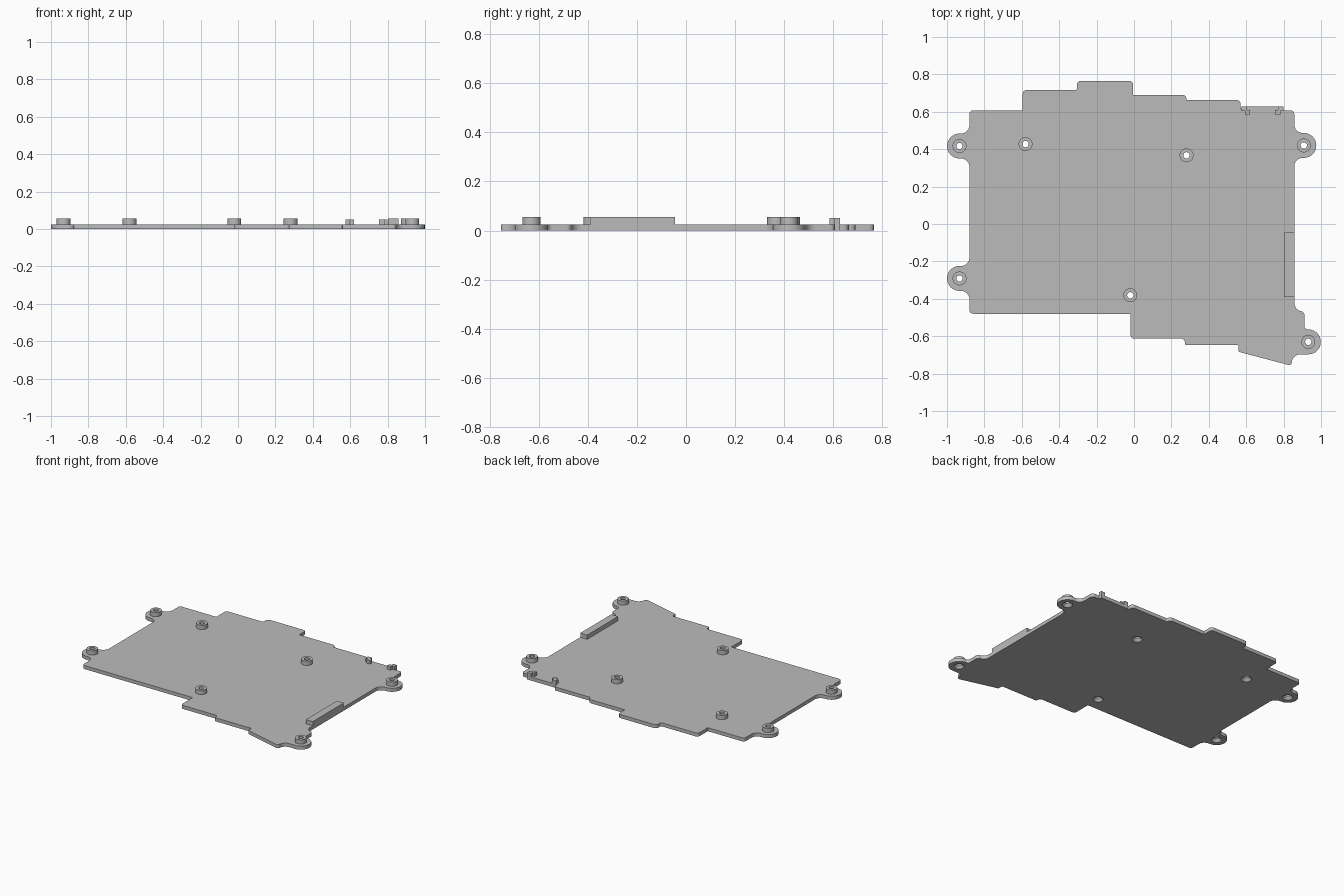
import bpy, bmesh, math
from mathutils import Vector

cube = bpy.data.objects.get("Cube")
if cube:
    bpy.data.objects.remove(cube, do_unlink=True)

grey = bpy.data.materials.new("light grey")
grey.use_nodes = True
grey.diffuse_color = (0.5, 0.5, 0.5, 1)
grey.node_tree.nodes["Principled BSDF"].inputs["Base Color"].default_value = grey.diffuse_color

T, TOP = 0.025, 0.055          # plate thickness, boss height
R, F, C = 0.0665, 0.045, 0.02  # ear radius, ear fillet, corner radius
HOLE = 0.034


def add_object(name, bm, smooth=False):
    bmesh.ops.recalc_face_normals(bm, faces=bm.faces)
    mesh = bpy.data.meshes.new(name)
    bm.to_mesh(mesh)
    bm.free()
    mesh.materials.append(grey)
    obj = bpy.data.objects.new(name, mesh)
    bpy.context.collection.objects.link(obj)
    if smooth:
        bpy.ops.object.select_all(action='DESELECT')
        bpy.context.view_layer.objects.active = obj
        obj.select_set(True)
        bpy.ops.object.shade_smooth_by_angle(angle=math.radians(35))
    return obj


def rounded(corners, steps=8):
    """Replace each (x, y, radius) corner with a tangent arc."""
    pts = []
    for i, (x, y, r) in enumerate(corners):
        p = Vector((x, y))
        a = (Vector(corners[i - 1][:2]) - p).normalized()
        b = (Vector(corners[(i + 1) % len(corners)][:2]) - p).normalized()
        half = a.angle(b) / 2
        if r == 0:
            pts.append(p)
            continue
        centre = p + (a + b).normalized() * r / math.sin(half)
        start = p + a * r / math.tan(half) - centre
        end = p + b * r / math.tan(half) - centre
        sweep = start.angle(end)
        for k in range(steps + 1):
            t = k / steps
            pts.append(centre + (start * math.sin((1 - t) * sweep)
                                 + end * math.sin(t * sweep)) / math.sin(sweep))
    return pts


def ear(x, y, side, edge, up):
    """Corners of a round mounting ear, listed upward or downward."""
    e = [(edge, y - R, F), (x + side * R, y - R, R * .99),
         (x + side * R, y + R, R * .99), (edge, y + R, F)]
    return e if up else e[::-1]


# Mounting points
ears = {"rear_right": (-.933, .417), "front_right": (-.933, -.291),
        "rear_left": (.908, .42), "front_left": (.932, -.63)}
inner = {"inner_right": (-.58, .427), "inner_left": (.281, .367), "inner_front": (-.02, -.381)}
mounts = {**ears, **inner}

# Stepped plate outline, clockwise from the right side's front corner
outline = [(-.88, -.48, C)]
outline += ear(*ears["front_right"], -1, -.88, True)
outline += ear(*ears["rear_right"], -1, -.88, True)
outline += [(-.88, .607, C), (-.595, .607, 0), (-.595, .716, C), (-.305, .716, .01),
            (-.305, .765, C), (-.005, .765, C), (-.005, .69, 0), (.28, .69, C),
            (.28, .662, .006), (.57, .662, C), (.57, .607, C), (.857, .607, C)]
outline += ear(*ears["rear_left"], 1, .857, False)
outline += [(.857, -.467, F), (.911, -.467, C)]
outline += ear(*ears["front_left"], 1, .911, False)[:3]
outline[-3] = (.911, -.564, .02)
outline += [(.848, -.697, F), (.842, -.758, .014), (.558, -.683, .01), (.558, -.647, .006),
            (.272, -.647, .006), (.272, -.613, C), (-.018, -.613, C), (-.018, -.48, 0)]

# Plate with mounting holes
bm = bmesh.new()
loops = [rounded(outline)]
for x, y in mounts.values():
    loops.append([Vector((x + HOLE * math.cos(a), y + HOLE * math.sin(a)))
                  for a in (math.tau * k / 32 for k in range(32))])
edges = []
for loop in loops:
    vs = [bm.verts.new((p.x, p.y, 0)) for p in loop]
    edges += [bm.edges.new((vs[i - 1], vs[i])) for i in range(len(vs))]
bmesh.ops.triangle_fill(bm, edges=edges, use_beauty=True, normal=(0, 0, 1))
up = bmesh.ops.extrude_face_region(bm, geom=bm.faces[:], use_keep_orig=True)
bmesh.ops.translate(bm, vec=(0, 0, T),
                    verts=[g for g in up["geom"] if isinstance(g, bmesh.types.BMVert)])
add_object("base_plate", bm, True)

# Bosses, with a countersink underneath
profile = [(HOLE, 0), (.017, .02), (.017, TOP), (.037, TOP), (.037, T), (HOLE, T)]
for name, (x, y) in mounts.items():
    bm = bmesh.new()
    vs = [bm.verts.new((r, 0, z)) for r, z in profile]
    es = [bm.edges.new((vs[i], vs[i + 1])) for i in range(len(vs) - 1)]
    bmesh.ops.spin(bm, geom=vs + es, cent=(0, 0, 0), axis=(0, 0, 1),
                   angle=math.tau, steps=32, use_merge=True)
    bmesh.ops.remove_doubles(bm, verts=bm.verts, dist=1e-5)
    add_object(name + "_boss", bm, True).location = (x, y, 0)


def box(name, x0, x1, y0, y1, z0, z1):
    bm = bmesh.new()
    bmesh.ops.create_cube(bm, size=1)
    for v in bm.verts:
        v.co = ((x0, x1)[v.co.x > 0], (y0, y1)[v.co.y > 0], (z0, z1)[v.co.z > 0])
    return add_object(name, bm)


# Raised side block and rear clip
box("side_block", .803, .857, -.39, -.045, T - .005, TOP)
box("clip_bridge", .575, .8, .603, .628, 0, T)
MID = .6875
for name, s in (("right", -1), ("left", 1)):
    for part, a, b, y0, y1 in (("post", .083, .1125, .603, .628), ("hook", .067, .095, .585, .61)):
        x0, x1 = sorted((MID + s * a, MID + s * b))
        box(f"clip_{part}_{name}", x0, x1, y0, y1, T - .005, .05)
